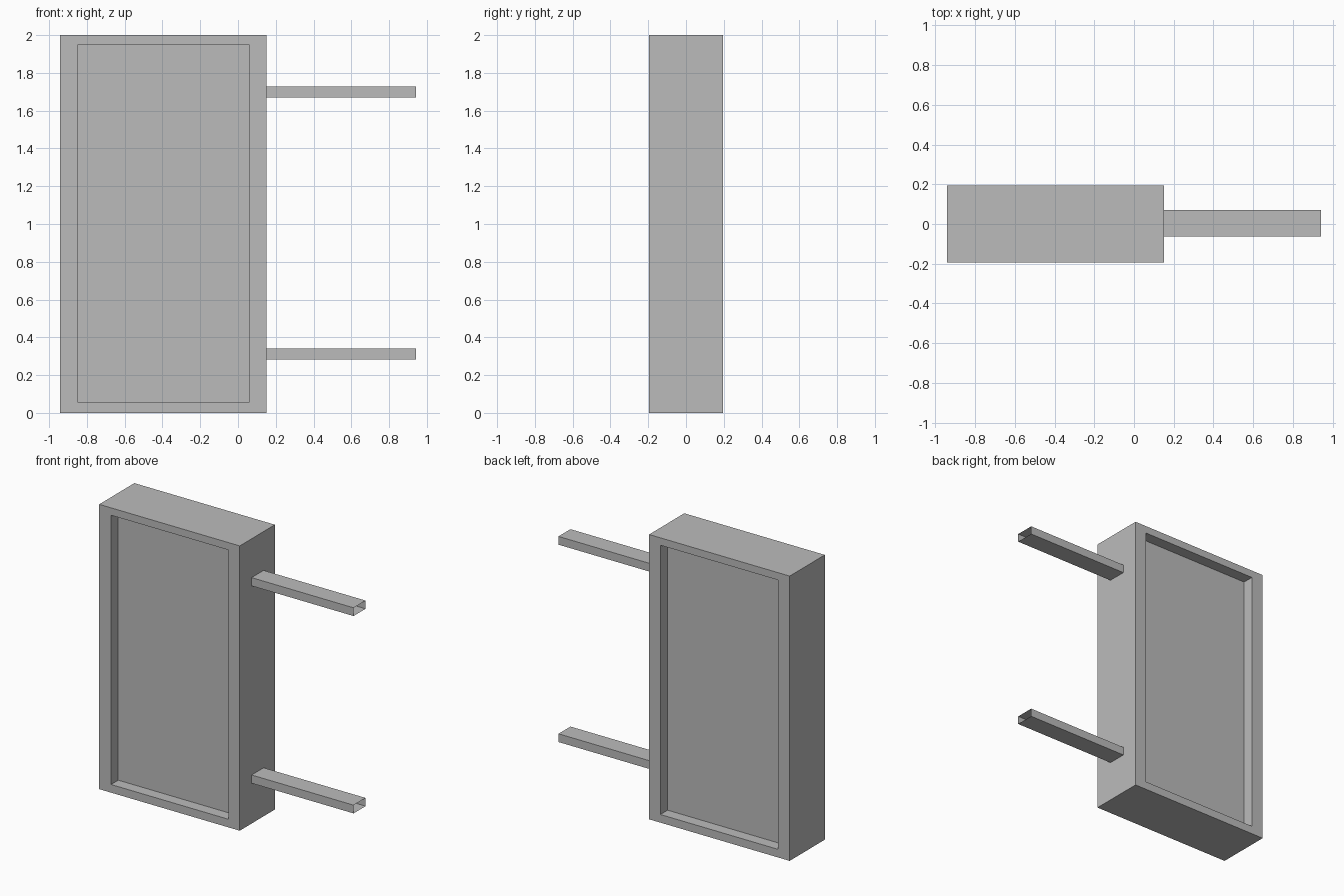
import bpy
import bmesh
from mathutils import Vector

default = bpy.data.objects.get("Cube")
if default:
    bpy.data.objects.remove(default, do_unlink=True)

# Single plain grey
grey = bpy.data.materials.new("plain grey")
grey.use_nodes = True
colour = (0.5, 0.5, 0.5, 1)
grey.diffuse_color = colour
grey.node_tree.nodes["Principled BSDF"].inputs["Base Color"].default_value = colour


def box_mesh(low, high):
    """Box spanning two opposite corners."""
    low, high = Vector(low), Vector(high)
    bm = bmesh.new()
    bmesh.ops.create_cube(bm, size=1)
    bmesh.ops.scale(bm, vec=high - low, verts=bm.verts)
    bmesh.ops.translate(bm, vec=(low + high) / 2, verts=bm.verts)
    bm.normal_update()
    return bm


def finish(bm, name):
    mesh = bpy.data.meshes.new(name)
    bm.to_mesh(mesh)
    bm.free()
    mesh.materials.append(grey)
    obj = bpy.data.objects.new(name, mesh)
    bpy.context.collection.objects.link(obj)
    return obj


# Cabinet with a recessed panel on the front and the back
RECESS = 0.08
LEFT, RIGHT, BOTTOM, TOP = -0.85, 0.062, 0.057, 1.948
cabinet = box_mesh((-0.942, -0.195, 0), (0.15, 0.195, 2))
middle_x, middle_z = -0.396, 1
for face in [f for f in cabinet.faces if abs(f.normal.y) > 0.9]:
    inward = -face.normal.copy()
    # Rim, then the walls of the recess
    bmesh.ops.inset_individual(cabinet, faces=[face], thickness=0.05)
    for v in face.verts:
        v.co.x = LEFT if v.co.x < middle_x else RIGHT
        v.co.z = BOTTOM if v.co.z < middle_z else TOP
    bmesh.ops.inset_individual(cabinet, faces=[face], thickness=0)
    bmesh.ops.translate(cabinet, vec=inward * RECESS, verts=face.verts)
finish(cabinet, "cabinet")

# Two hollow arms, open at the ends
for name, z in (("lower_arm", 0.312), ("upper_arm", 1.698)):
    arm = box_mesh((0.15, -0.063, z - 0.029), (0.942, 0.07, z + 0.029))
    ends = [f for f in arm.faces if abs(f.normal.x) > 0.9]
    bmesh.ops.delete(arm, geom=ends, context="FACES_ONLY")
    finish(arm, name)
